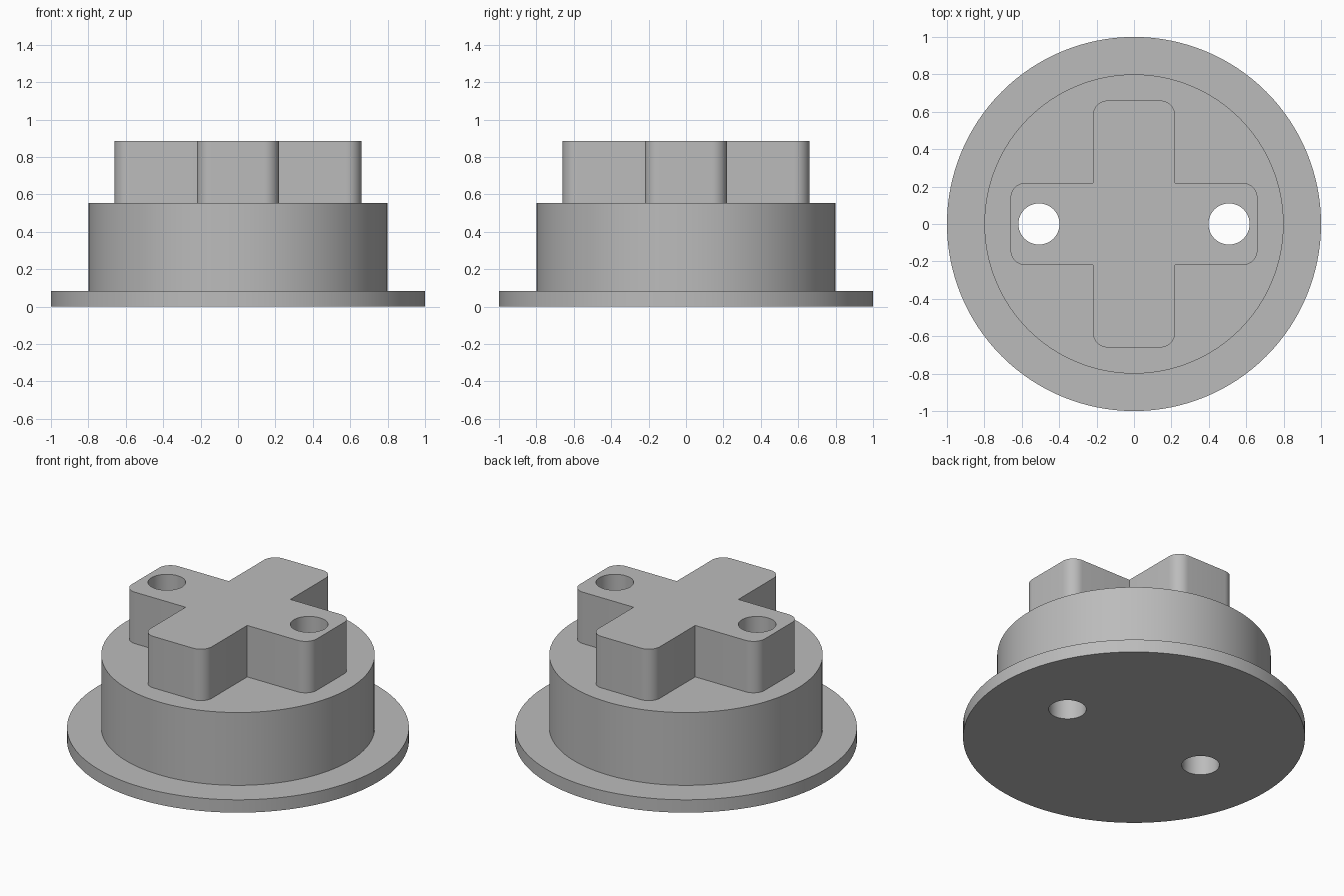
import bpy, bmesh
from math import sin, cos, pi, radians

cube = bpy.data.objects.get("Cube")
if cube:
    bpy.data.objects.remove(cube, do_unlink=True)

# Single grey material
GREY = (0.5, 0.5, 0.5, 1.0)
grey = bpy.data.materials.new("plain_grey")
grey.use_nodes = True
grey.diffuse_color = GREY
grey.node_tree.nodes["Principled BSDF"].inputs["Base Color"].default_value = GREY


def arc(cx, cy, radius, start, sweep, steps):
    """Points along a circular arc, angles in degrees."""
    angles = [radians(start + sweep * i / steps) for i in range(steps + 1)]
    return [(cx + radius * cos(a), cy + radius * sin(a)) for a in angles]


def circle(radius, steps=128, cx=0.0):
    return arc(cx, 0, radius, 0, 360, steps)[:-1]


def cross(reach, half, corner):
    """Plus-shaped outline with rounded arm tips and sharp inner corners."""
    quarter = [(half, -half)]
    quarter += arc(reach - corner, -half + corner, corner, -90, 90, 10)
    quarter += arc(reach - corner, half - corner, corner, 0, 90, 10)
    points = []
    for k in range(4):
        c, s = round(cos(k * pi / 2)), round(sin(k * pi / 2))
        points += [(c * x - s * y, s * x + c * y) for x, y in quarter]
    return points


def extrude_profile(name, points, bottom, top):
    bm = bmesh.new()
    base = bm.faces.new([bm.verts.new((x, y, bottom)) for x, y in points])
    result = bmesh.ops.extrude_face_region(bm, geom=[base], use_keep_orig=True)
    moved = [v for v in result["geom"] if isinstance(v, bmesh.types.BMVert)]
    bmesh.ops.translate(bm, verts=moved, vec=(0, 0, top - bottom))
    bmesh.ops.recalc_face_normals(bm, faces=bm.faces)
    mesh = bpy.data.meshes.new(name)
    bm.to_mesh(mesh)
    bm.free()
    mesh.materials.append(grey)
    obj = bpy.data.objects.new(name, mesh)
    bpy.context.collection.objects.link(obj)
    return obj


# Stacked parts: flange, drum and cross-shaped key
FLANGE_TOP, DRUM_TOP, KEY_TOP = 0.083, 0.553, 0.885
parts = [
    extrude_profile("base_flange", circle(1.0), 0, FLANGE_TOP),
    extrude_profile("drum", circle(0.8), FLANGE_TOP, DRUM_TOP),
    extrude_profile("cross_key", cross(0.66, 0.22, 0.08), DRUM_TOP, KEY_TOP),
]

# Two bolt holes running through the whole stack
cutters = [
    extrude_profile("hole_cutter", circle(0.11, 64, side * 0.508), -0.2, 1.2)
    for side in (-1, 1)
]
for part in parts:
    bpy.ops.object.select_all(action="DESELECT")
    part.select_set(True)
    bpy.context.view_layer.objects.active = part
    for cutter in cutters:
        mod = part.modifiers.new("bolt_hole", "BOOLEAN")
        mod.operation = "DIFFERENCE"
        mod.solver = "EXACT"
        mod.object = cutter
        bpy.ops.object.modifier_apply(modifier=mod.name)
    bpy.ops.object.shade_smooth_by_angle(angle=radians(30))

for cutter in cutters:
    bpy.data.objects.remove(cutter, do_unlink=True)
